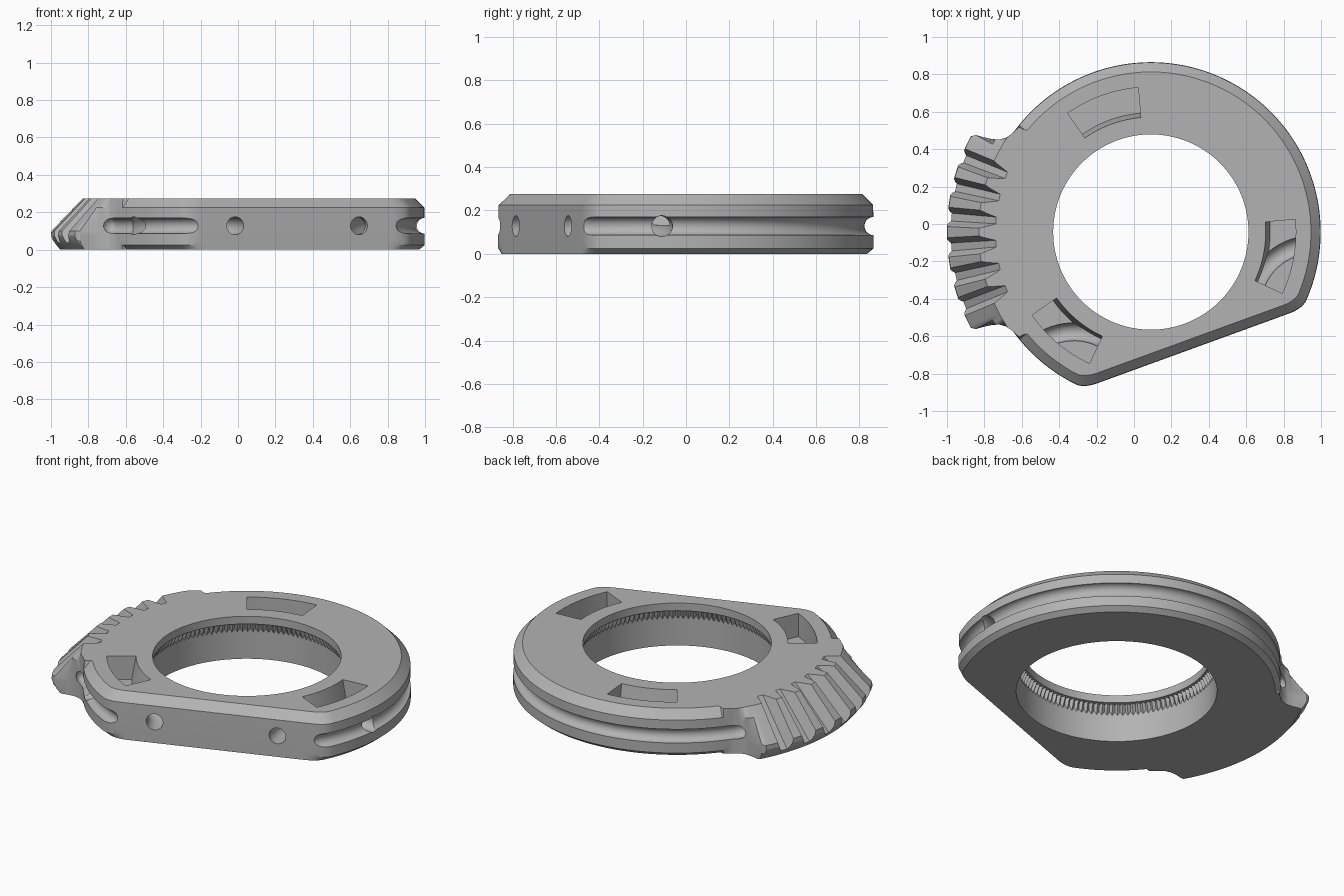
import bpy, bmesh, math
from mathutils import Vector

if "Cube" in bpy.data.objects:
    bpy.data.objects.remove(bpy.data.objects["Cube"])

CX, CY = 0.09, -0.043          # ring centre
R, H = 0.908, 0.275            # ring radius and thickness
FLAT_DIST, FLAT_ANG = 0.662, math.radians(-70)
MID_Z = 0.128                  # height of the cable channels
rad = math.radians

grey = bpy.data.materials.new("metal grey")
grey.diffuse_color = (0.45, 0.45, 0.45, 1)
grey.use_nodes = True
grey.node_tree.nodes["Principled BSDF"].inputs["Base Color"].default_value = grey.diffuse_color


def polar(r, a, z):
    return Vector((CX + r * math.cos(a), CY + r * math.sin(a), z))


def loft(name, rings):
    """Closed solid from equal-length rings of points, capped at both ends."""
    bm = bmesh.new()
    vs = [[bm.verts.new(p) for p in ring] for ring in rings]
    n = len(vs[0])
    for a, b in zip(vs, vs[1:]):
        for i in range(n):
            j = (i + 1) % n
            bm.faces.new((a[i], a[j], b[j], b[i]))
    bm.faces.new(vs[0][::-1])
    bm.faces.new(vs[-1])
    bmesh.ops.recalc_face_normals(bm, faces=bm.faces)
    me = bpy.data.meshes.new(name)
    bm.to_mesh(me)
    bm.free()
    me.materials.append(grey)
    ob = bpy.data.objects.new(name, me)
    bpy.context.collection.objects.link(ob)
    return ob


def tube(name, path, r, sides=24):
    """Round channel along a level path, with domed ends."""
    first, last = path[0], path[-1]
    d0 = (path[0] - path[1]).normalized()
    d1 = (path[-1] - path[-2]).normalized()
    dome = [(math.sin(rad(t)), math.cos(rad(t))) for t in (10, 35, 60)]
    pts = [(first + d0 * r * c, r * s) for s, c in dome]
    pts += [(p, r) for p in path]
    pts += [(last + d1 * r * c, r * s) for s, c in reversed(dome)]
    rings = []
    for i, (p, pr) in enumerate(pts):
        t = (pts[min(i + 1, len(pts) - 1)][0] - pts[max(i - 1, 0)][0]).normalized()
        side = Vector((-t.y, t.x, 0))
        ring = []
        for k in range(sides):
            a = 2 * math.pi * (k + 0.5) / sides
            ring.append(p + side * pr * math.cos(a) + Vector((0, 0, pr * math.sin(a))))
        rings.append(ring)
    return loft(name, rings)


# ---- ring body with a flat side and a raised gear sector -------------------
def smooth_min(a, b, k=0.05):
    h = max(k - abs(a - b), 0) / k
    return min(a, b) - h * h * k / 4


# half outline of the gear sector: (degrees from its middle, radius)
SECTOR = [(0, 1.09), (28, 1.09), (29, 1.07), (29.6, 1.023), (30.3, 0.985),
          (31.4, 0.949), (33, 0.925), (35, 0.912), (38.5, 0.9), (40, 0.8)]
# gear blank silhouette: (height, radius)
BLANK = [(0, 1.04), (0.025, 1.06), (0.05, 1.08), (0.075, 1.09), (0.1, 1.088),
         (0.225, 0.968), (H, 0.92)]


def interp(table, x):
    for (x0, y0), (x1, y1) in zip(table, table[1:]):
        if x <= x1:
            return y0 + (y1 - y0) * (x - x0) / (x1 - x0)
    return 0


def body_radius(a, z):
    top = max(0, z - 0.223)                 # top chamfer
    low = max(0, 0.025 - z) * 1.2           # bottom chamfer, round part only
    r = R - top - low
    c = math.cos(a - FLAT_ANG)
    if c > 0.3:
        r = smooth_min(r, (FLAT_DIST - top) / c)
    off = abs(math.degrees(a) - 180)
    return max(r, min(interp(SECTOR, off), interp(BLANK, z)))


N = 720
body = loft("ring_body", [[polar(body_radius(2 * math.pi * i / N, z),
                                 2 * math.pi * i / N, z) for i in range(N)]
                          for z, _ in BLANK])
cutters = []

# ---- stepped bore with a fine serrated band under the lip ------------------
M = 240
bore = []
for even, odd in (((0.556, -0.05), (0.556, -0.05)), ((0.556, 0.188), (0.556, 0.165)),
                  ((0.55, 0.226), (0.527, 0.226)), ((0.522, 0.228), (0.522, 0.228)),
                  ((0.522, 0.33), (0.522, 0.33))):
    bore.append([polar((odd if i % 2 else even)[0], 2 * math.pi * i / M,
                       (odd if i % 2 else even)[1]) for i in range(M)])
cutters.append(loft("bore_cutter", bore))

# ---- cable groove round the rim, on either side of the gear ----------------
for a0, a1 in ((-29, 148), (212, 249)):
    steps = int((a1 - a0) / 2)
    path = [polar(R, rad(a0 + (a1 - a0) * i / steps), MID_Z) for i in range(steps + 1)]
    cutters.append(tube("rim_groove_cutter", path, 0.042))

# ---- curved cable tunnels from the flat side to the rim groove -------------
u = Vector((math.cos(FLAT_ANG), math.sin(FLAT_ANG), 0))     # out of the flat
v = Vector((-u.y, u.x, 0))                                  # along the flat
centre = Vector((CX, CY, MID_Z))
bend = Vector((0.96, -0.44, MID_Z)) - centre
for sign in (1, -1):
    path = []
    for i in range(31):
        a = rad(72 + 150 * i / 30)
        p = bend + 0.33 * Vector((math.cos(a), math.sin(a), 0))
        path.append(centre + u * p.dot(u) + v * p.dot(v) * sign)
    cutters.append(tube("tunnel_cutter", path, 0.048))

# ---- three curved pockets in the top face ----------------------------------
for mid in (-10, 110, 230):
    rings = []
    for z, inner in ((0.133, 0.638), (0.33, 0.605)):
        arc = [rad(mid - 15 + 30 * i / 16) for i in range(17)]
        rings.append([polar(0.775, a, z) for a in arc]
                     + [polar(inner, a, z) for a in reversed(arc)])
    cutters.append(loft("pocket_cutter", rings))

# ---- sloping gaps between the bevel gear teeth -----------------------------
PITCH = 360 / 42
for k in range(6):
    a = rad(180 + (k - 2.5) * PITCH)
    out = Vector((math.cos(a), math.sin(a), 0))
    along = (out - Vector((0, 0, 1))).normalized()
    normal = (out + Vector((0, 0, 1))).normalized()
    tang = Vector((-out.y, out.x, 0))
    base = polar(0.83, a, H)
    rings = []
    for s in (-0.12, 0.40):
        w = 1 + 0.5 * s                      # teeth widen outwards
        rings.append([base + along * s + tang * t * w + normal * n for t, n in
                      ((-0.018, 0), (0.018, 0), (0.048, 0.065), (0.085, 0.16),
                       (-0.085, 0.16), (-0.048, 0.065))])
    cutters.append(loft("tooth_gap_cutter", rings))

# ---- cut everything out of the body ----------------------------------------
for c in cutters:
    m = body.modifiers.new(c.name, 'BOOLEAN')
    m.operation = 'DIFFERENCE'
    m.solver = 'EXACT'
    m.object = c
bpy.context.view_layer.update()
dg = bpy.context.evaluated_depsgraph_get()
mesh = bpy.data.meshes.new_from_object(body.evaluated_get(dg))
body.modifiers.clear()
body.data = mesh
for c in cutters:
    bpy.data.objects.remove(c, do_unlink=True)

bpy.ops.object.select_all(action='DESELECT')
body.select_set(True)
bpy.context.view_layer.objects.active = body
bpy.ops.object.shade_smooth_by_angle(angle=rad(25))
